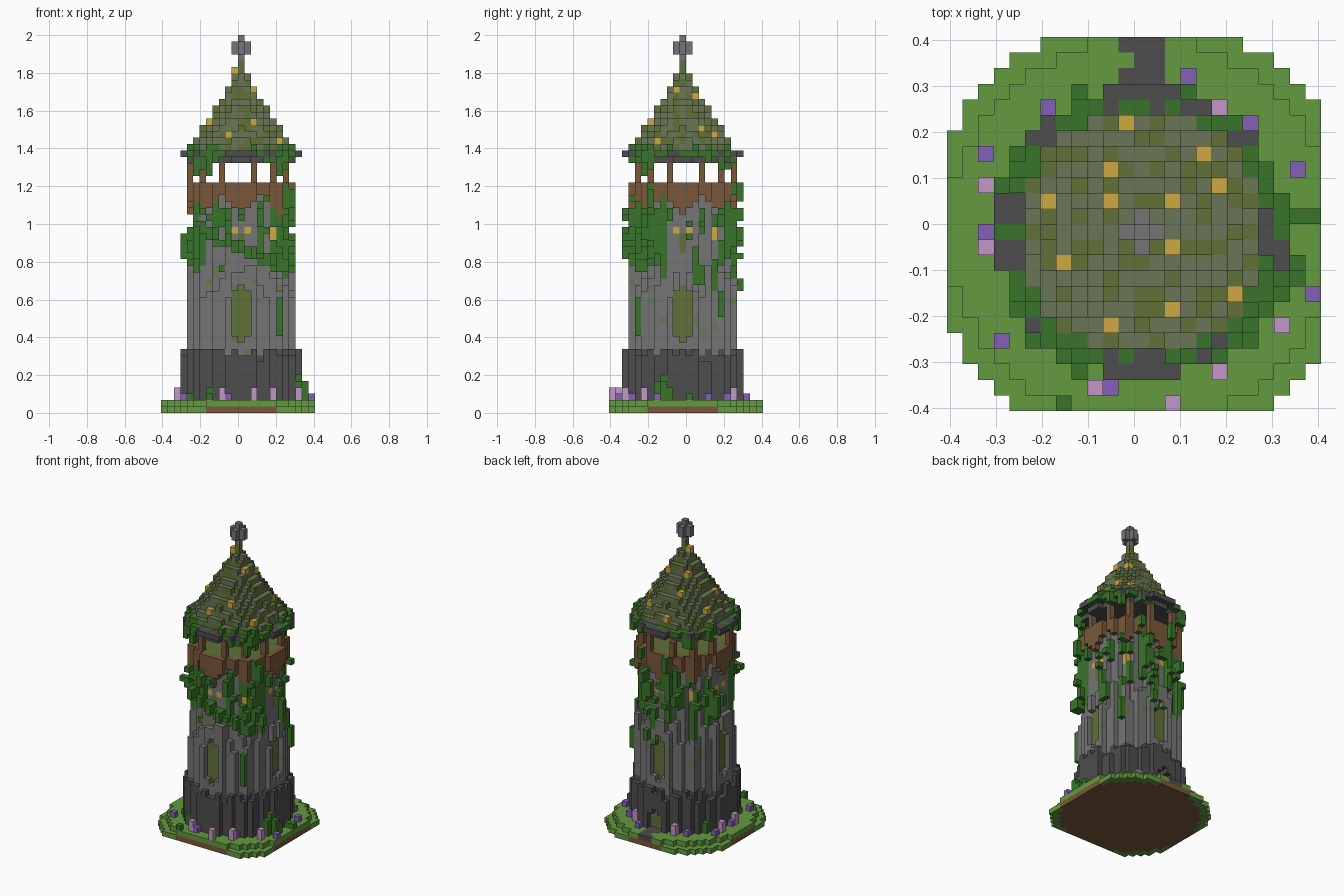
import bpy, bmesh, math, random
from mathutils import Vector

rng = random.Random(7)
V = 2 / 59                      # edge length of one block
if "Cube" in bpy.data.objects:
    bpy.data.objects.remove(bpy.data.objects["Cube"])

PALETTE = {
    "grass": (100, 155, 63), "leaf": (57, 116, 41), "dark_stone": (77, 77, 77),
    "wall_stone": (117, 117, 117), "moss_tile": (106, 118, 86), "olive_moss": (97, 113, 56),
    "gold": (205, 168, 66), "pink": (196, 150, 200), "purple": (133, 96, 186), "wood": (122, 88, 58),
}


def linear(c):
    c /= 255
    return c / 12.92 if c < 0.04 else ((c + 0.055) / 1.055) ** 2.4


materials = {}
for name, rgb in PALETTE.items():
    mat = bpy.data.materials.new(name)
    mat.use_nodes = True
    col = [linear(c) for c in rgb] + [1]
    mat.diffuse_color = col
    bsdf = mat.node_tree.nodes["Principled BSDF"]
    bsdf.inputs["Base Color"].default_value = col
    bsdf.inputs["Roughness"].default_value = 0.9
    materials[name] = mat

cells = {}                      # (i, j, k) -> (part, colour), around the tower axis


def put(part, i, j, k, colour):
    cells.setdefault((i, j, k), (part, colour))


def disc(radius):
    n = math.ceil(radius)
    return [(i, j) for i in range(-n, n + 1) for j in range(-n, n + 1)
            if math.hypot(i, j) <= radius]


def facing(i, j):
    """Depth toward the nearest side and offset along that side."""
    return (abs(i), j) if abs(i) > abs(j) else (abs(j), i)


# Grassy island, clipped to a square plot, with a stone path at the back
for radius, k in ((12.4, 1), (13.65, 0)):
    for i, j in disc(radius):
        if -12 <= i <= 11 and -11 <= j <= 12:
            if k == 0 and (i, j, 1) in cells:
                colour = "wood"
            elif abs(i) <= 1 and j > 8 and (i, j) != (-1, 11):
                colour = "dark_stone"
            else:
                colour = "grass"
            put("island", i, j, k, colour)

# Dark plinth with an uneven top and a doorway at the back
for i, j in disc(9.3):
    for k in range(2, rng.choice((8, 9, 9, 10, 10))):
        if j >= 9 and abs(i) <= 1 and k < 6 - abs(i):
            continue
        door = j == 8 and abs(i) <= 1 and k < 6 - abs(i)
        put("plinth", i, j, k, "olive_moss" if door else "dark_stone")

# Outer wall skin with a ragged top, a pointed niche and lit windows on each side
for i, j in disc(8.5):
    depth, t = facing(i, j)
    outer = math.hypot(i, j) > 7.6
    for k in range(2, rng.randint(18, 23) if outer else 36):
        niche = abs(t) <= 1 and 11 + abs(t) <= k <= 19 - abs(t)
        if outer and niche:
            continue
        colour = "moss_tile" if k < 24 and rng.random() < 0.07 else "wall_stone"
        if depth == 7 and not outer:
            if niche or (t == 0 and 25 <= k < 28):
                colour = "olive_moss"
            elif abs(t) == 1 and k == 28:
                colour = "gold"
        if abs(i) == abs(j) == 5 and k in (27, 28):
            colour = "gold"
        if k == 35:
            colour = "olive_moss"
        put("tower_wall", i, j, k, colour)

# Timber gallery whose lower edge hangs in eight points
for i, j in disc(8.5):
    if math.hypot(i, j) > 7.6:
        off = abs((math.degrees(math.atan2(j, i)) + 22.5) % 45 - 22.5) / 22.5
        for k in range(31 + round(3.4 * off), 36):
            put("gallery", i, j, k, "wood")

# Gallery posts
for side in range(4):
    for step in (22.5, 45, 67.5):
        a = math.radians(side * 90 + step)
        i, j = math.floor(7.65 * math.cos(a)), math.floor(7.65 * math.sin(a)) + 1
        for k in range(36, 39):
            put("gallery_posts", i, j, k, "wood")

# Eaves: dark stone shows at the middle of each side, leaves gather at the corners
for i, j in disc(9.3):
    r, t = math.hypot(i, j), abs(facing(i, j)[1])
    if r <= 8.1:
        put("eaves", i, j, 39, "dark_stone")
    leafy = r > 7.4 and rng.random() < (0.2 if t <= 2 else 0.72)
    put("eaves", i, j, 40, "leaf" if leafy else "dark_stone")
    if 7.9 < r < 8.9 and t > 1 and rng.random() < 0.35:
        put("eave_leaves", i, j, 41, "leaf")
    if r > 8.1 and t > 3 and rng.random() < 0.65:
        low = rng.choice((37, 38, 39, 39)) if t > 4 else 39
        for k in range(low, 40):
            put("eave_leaves", i, j, k, "leaf")

# Stepped conical roof with mossy tiles and scattered gold ones
studs = ((-1, 7), (4, 5), (-2, 4), (5, 3), (-6, 2), (-2, 2), (2, 2),
         (2, -1), (-5, -2), (6, -4), (2, -5), (-2, -6))
for k in range(41, 53):
    radius = 7.9 - 0.62 * (k - 41)
    for i, j in disc(radius):
        top = math.hypot(i, j) > radius - 0.62
        colour = rng.choices(("moss_tile", "olive_moss"), (62, 38))[0]
        put("roof", i, j, k, "gold" if top and (i, j) in studs else colour)
put("roof", -1, 0, 53, "gold")

# Spire and finial
for k in range(53, 59):
    put("finial", 0, 0, k, "olive_moss" if k < 55 else "wall_stone")
for i, j in disc(1):
    for k in (56, 57):
        put("finial", i, j, k, "wall_stone")


def strand(angle, low, high, part="ivy"):
    """Hang a column of leaves on whatever surface lies behind it, but not on windows."""
    a = math.radians(angle)
    for k in range(low, high):
        r, last = 11.0, None
        while r > 5:
            c = (round(r * math.cos(a)), round(r * math.sin(a)), k)
            if c in cells:
                break
            last, r = c, r - 0.2
        if last and math.hypot(last[0], last[1]) < 10 and cells[c][1] != "gold":
            put(part, *last, "leaf")


# Ivy: long strands, a diagonal creeper, then scattered tufts
for angle, low, high in ((-47, 12, 18), (-52, 13, 16), (-64, 26, 34), (-38, 25, 36),
                         (-32, 27, 35), (-25, 21, 34), (12, 20, 26), (18, 20, 23),
                         (40, 15, 24), (-122, 26, 33), (-140, 23, 30), (-150, 24, 33),
                         (65, 24, 36), (105, 23, 36), (112, 26, 33), (160, 22, 30),
                         (200, 22, 34), (80, 18, 25), (135, 20, 27)):
    strand(angle, low, high)
for n in range(24):
    k = round(28 - 0.27 * n)
    strand(-135 + 4 * n, k, k + 2)
for n in range(50):
    low = rng.randint(22, 30)
    strand(rng.uniform(0, 360), low, min(low + rng.randint(1, 5), 32))

# Bushes and ivy at the foot of the tower
for angle, high in ((-22, 5), (-16, 4), (-27, 3), (3, 3), (-85, 4), (-78, 3),
                    (-120, 4), (150, 4), (60, 4), (215, 3), (100, 3)):
    strand(angle, 2, high, "bushes")
for i, j, high in ((10, 1, 3), (11, 1, 3), (10, -3, 5), (9, -3, 6), (9, -4, 5),
                   (10, -2, 4), (9, -2, 5), (8, -4, 6), (-5, -11, 3)):
    for k in range(2, high):
        put("bushes", i, j, k, "leaf")

# Flowers: low purple ones and taller pink ones
purple = ((-6, 8), (-10, 5), (-10, 0), (-9, -7), (3, 10), (7, 7), (10, 4), (11, -4), (5, -8), (-2, -10))
pink = ((-4, 9), (5, 8), (-10, 3), (-10, -1), (9, -6), (5, -9), (-3, -10), (2, -11))
for group, colour, top in ((purple, "purple", 3), (pink, "pink", 4)):
    for i, j in group:
        for k in range(2, top):
            cells[(i, j, k)] = ("flowers", colour)

# Turn the blocks of each part into a mesh of exposed faces
SIDES = []
for axis in range(3):
    for sign in (0, 1):
        n, u, w = Vector(), Vector(), Vector()
        n[axis], u[(axis + 1) % 3], w[(axis + 2) % 3] = 1, 1, 1
        ring = [n * sign, n * sign + u, n * sign + u + w, n * sign + w]
        SIDES.append((n * (2 * sign - 1), ring if sign else ring[::-1]))


def build(part):
    bm, verts = bmesh.new(), {}
    names = sorted({c for p, c in cells.values() if p == part})
    for cell, (owner, colour) in cells.items():
        if owner != part:
            continue
        base = Vector(cell)
        for normal, ring in SIDES:
            if tuple(int(v) for v in base + normal) in cells:
                continue
            corners = []
            for p in ring:
                key = tuple(base + p)
                if key not in verts:
                    verts[key] = bm.verts.new((key[0] * V, (key[1] - 1) * V, key[2] * V))
                corners.append(verts[key])
            bm.faces.new(corners).material_index = names.index(colour)
    mesh = bpy.data.meshes.new(part)
    bm.to_mesh(mesh)
    bm.free()
    for name in names:
        mesh.materials.append(materials[name])
    bpy.context.collection.objects.link(bpy.data.objects.new(part, mesh))


for part in sorted({p for p, c in cells.values()}):
    build(part)
